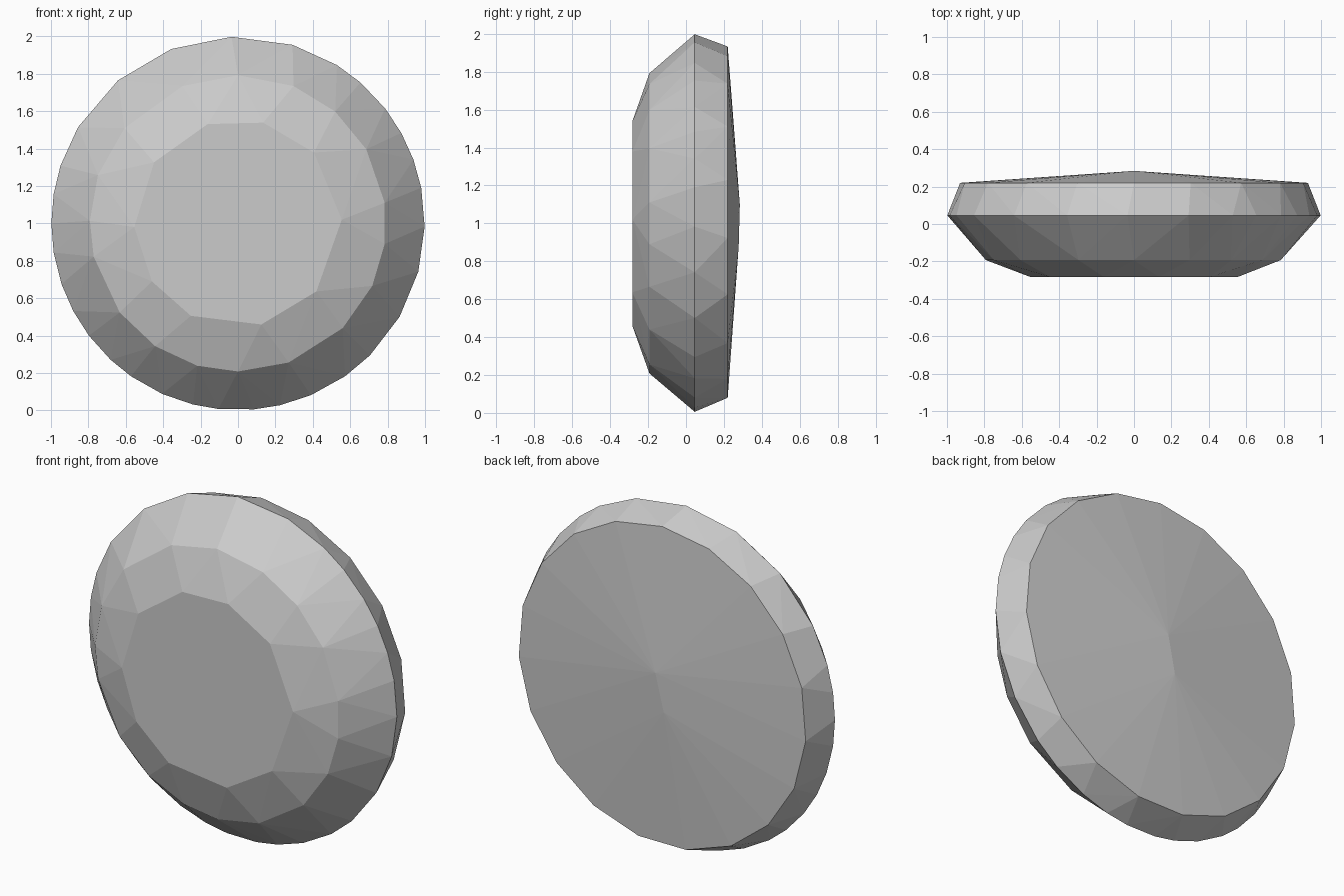
import bpy, bmesh
from math import sin, cos, radians

if "Cube" in bpy.data.objects:
    bpy.data.objects.remove(bpy.data.objects["Cube"])


def ring(bm, y, radius, angles):
    """Irregular ring of points around the y axis; angles run clockwise from the top."""
    for a in angles:
        t = radians(a)
        bm.verts.new((radius * sin(t), y, 1 + radius * cos(t)))


bm = bmesh.new()

# flat front facet
ring(bm, -0.283, 0.555, [-17, 14, 47, 88, 131, 167, 207, 236, 268, 306])
# front shoulder
ring(bm, -0.193, 0.792, [0, 22, 41, 60, 82, 98, 115, 135, 160, 180, 196, 214,
                         233, 257, 271, 289, 310, 338])
# widest girdle
ring(bm, 0.046, 0.998, [-2, 17, 32, 41, 52, 61, 70, 79, 91, 105, 120, 135, 145,
                        157, 167, 175, 186, 194, 204, 215, 223, 233, 242, 251,
                        261, 270, 279, 288, 301, 320, 339])
# back rim
ring(bm, 0.22, 0.933, [i * 360 / 19 for i in range(19)])
# shallow ridge in the middle of the back
bm.verts.new((0, 0.284, 1.1))
bm.verts.new((-0.05, 0.278, 0.88))

# wrap the rings in flat facets and merge coplanar ones
bmesh.ops.convex_hull(bm, input=bm.verts[:])
bmesh.ops.delete(bm, geom=[v for v in bm.verts if not v.link_faces], context='VERTS')
bmesh.ops.dissolve_limit(bm, angle_limit=radians(0.5), verts=bm.verts[:], edges=bm.edges[:])
bmesh.ops.recalc_face_normals(bm, faces=bm.faces[:])

mesh = bpy.data.meshes.new("faceted_disc")
bm.to_mesh(mesh)
bm.free()
bpy.context.collection.objects.link(bpy.data.objects.new("faceted_disc", mesh))
